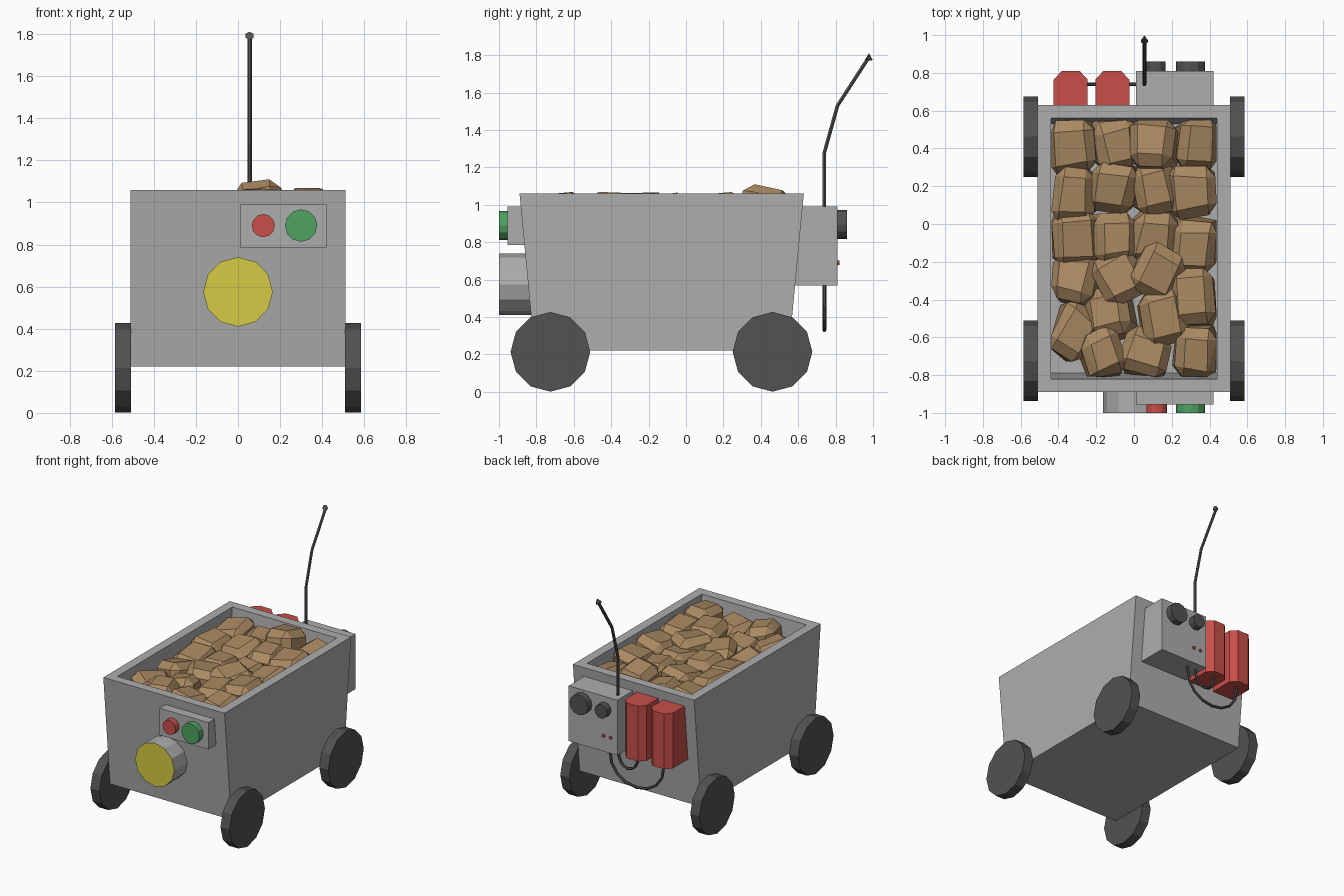
import bpy, bmesh, math, random
from mathutils import Matrix, Vector

if "Cube" in bpy.data.objects:
    bpy.data.objects.remove(bpy.data.objects["Cube"])
random.seed(4)


def material(name, rgb):
    m = bpy.data.materials.new(name)
    m.diffuse_color = (*rgb, 1)
    m.use_nodes = True
    m.node_tree.nodes["Principled BSDF"].inputs["Base Color"].default_value = m.diffuse_color
    return m


GREY = material("grey metal", (0.42, 0.42, 0.42))
DARK = material("dark rubber", (0.085, 0.085, 0.085))
RED = material("red", (0.58, 0.078, 0.068))
GREEN = material("green", (0.08, 0.36, 0.12))
YELLOW = material("yellow lens", (0.66, 0.60, 0.06))
STONE = material("brown stone", (0.40, 0.25, 0.12))


def finish(name, bm, *mats):
    bmesh.ops.recalc_face_normals(bm, faces=bm.faces)
    me = bpy.data.meshes.new(name)
    bm.to_mesh(me)
    bm.free()
    for m in mats:
        me.materials.append(m)
    ob = bpy.data.objects.new(name, me)
    bpy.context.collection.objects.link(ob)
    return ob


def box(name, x, y, z, mat):
    bm = bmesh.new()
    bmesh.ops.create_cube(bm, size=1)
    for v in bm.verts:
        v.co = [(a + b) / 2 + c * (b - a) for c, (a, b) in zip(v.co, (x, y, z))]
    return finish(name, bm, mat)


def cylinder(name, centre, r, depth, axis, *mats, sides=12, r2=None):
    """Cylinder or cone along an axis; a second material goes on the -y cap."""
    bm = bmesh.new()
    rot = Vector(axis).to_track_quat('Z', 'Y').to_matrix().to_4x4()
    bmesh.ops.create_cone(bm, cap_ends=True, segments=sides, radius1=r,
                          radius2=r if r2 is None else r2, depth=depth,
                          matrix=Matrix.Translation(centre) @ rot)
    bm.normal_update()
    if len(mats) > 1:
        for f in bm.faces:
            f.material_index = int(f.normal.y < -0.9)
    return finish(name, bm, *mats)


def tube(name, points, r, mat):
    cu = bpy.data.curves.new(name, 'CURVE')
    cu.dimensions = '3D'
    cu.bevel_depth, cu.bevel_resolution, cu.use_fill_caps = r, 1, True
    sp = cu.splines.new('POLY')
    sp.points.add(len(points) - 1)
    for p, co in zip(sp.points, points):
        p.co = (*co, 1)
    cu.materials.append(mat)
    ob = bpy.data.objects.new(name, cu)
    bpy.context.collection.objects.link(ob)
    bpy.context.view_layer.objects.active = ob
    ob.select_set(True)
    bpy.ops.object.convert(target='MESH')
    for f in ob.data.polygons:
        f.use_smooth = False
    ob.select_set(False)


# cart body: open tub with sloping ends, as four stacked rectangles
bm = bmesh.new()
rings = []
for hx, y0, y1, z in ((0.51, -0.81, 0.55, 0.22), (0.51, -0.89, 0.63, 1.06),
                      (0.44, -0.82, 0.56, 1.06), (0.44, -0.79, 0.53, 0.72)):
    rings.append([bm.verts.new(p) for p in
                  ((-hx, y0, z), (hx, y0, z), (hx, y1, z), (-hx, y1, z))])
for a, b in zip(rings, rings[1:]):
    for i in range(4):
        j = (i + 1) % 4
        bm.faces.new((a[i], a[j], b[j], b[i]))
bm.faces.new(rings[0])
bm.faces.new(rings[-1])
finish("cart_body", bm, GREY)

# wheels
for side, sx in (("left", -1), ("right", 1)):
    for end, y in (("front", -0.725), ("back", 0.4625)):
        cylinder(f"{end}_{side}_wheel", (sx * 0.547, y, 0.214), 0.213, 0.076, (1, 0, 0), DARK)

# headlight, front panel and buttons
cylinder("headlight", (0, -0.9, 0.575), 0.165, 0.2, (0, 1, 0), GREY, YELLOW)
box("front_panel", (0.01, 0.42), (-0.955, -0.84), (0.785, 0.99), GREY)
cylinder("red_button", (0.12, -0.97, 0.89), 0.055, 0.06, (0, 1, 0), RED)
cylinder("green_button", (0.30, -0.97, 0.89), 0.077, 0.06, (0, 1, 0), GREEN)

# rear control box with knobs and indicator lamps
box("control_box", (0.01, 0.42), (0.57, 0.81), (0.57, 0.99), GREY)
cylinder("large_knob", (0.30, 0.83, 0.895), 0.077, 0.06, (0, 1, 0), DARK)
cylinder("small_knob", (0.115, 0.83, 0.895), 0.053, 0.06, (0, 1, 0), DARK)
for i, x in enumerate((0.065, 0.125)):
    cylinder(f"lamp_{i}", (x, 0.812, 0.69), 0.012, 0.016, (0, 1, 0), RED, sides=8)

# red canisters with chamfered outer corners
for i, x in enumerate((-0.115, -0.335)):
    bm = bmesh.new()
    prof = ((-.09, .57), (.09, .57), (.09, .765), (.047, .81), (-.047, .81), (-.09, .765))
    f = bm.faces.new([bm.verts.new((x + px, py, 0.57)) for px, py in prof])
    ext = bmesh.ops.extrude_face_region(bm, geom=[f], use_keep_orig=True)
    bmesh.ops.translate(bm, vec=(0, 0, 0.42),
                        verts=[g for g in ext["geom"] if isinstance(g, bmesh.types.BMVert)])
    finish(f"canister_{i}", bm, RED)

# hoses looping from the box down and up into the canisters
for i, (xa, xb, drop) in enumerate(((0.05, -0.115, 0.12), (0.125, -0.335, 0.245))):
    pts = []
    for k in range(9):
        t = math.pi * k / 8
        pts.append(((xa + xb) / 2 + (xa - xb) / 2 * math.cos(t), 0.74,
                    0.575 - drop * math.sin(t) ** 0.8 if 0 < k < 8 else 0.58))
    tube(f"hose_{i}", pts, 0.01, DARK)

# bent antenna with a small tip
tube("antenna", [(0.055, 0.74, 0.97), (0.055, 0.74, 1.28),
                 (0.055, 0.81, 1.53), (0.055, 0.975, 1.785)], 0.011, DARK)
cylinder("antenna_tip", (0.055, 0.981, 1.783), 0.022, 0.034, (0, 0.8, -0.5), DARK, sides=6, r2=0.003)

# load of stones: x, y, turn in degrees
stones = ((-.32, .42, 4), (-.32, .16, -5), (-.32, -.08, 5), (-.31, -.29, -6), (-.32, -.57, -32),
          (-.11, .43, 8), (-.10, .18, -8), (-.11, -.08, 5), (-.08, -.28, 28),
          (-.13, -.48, 12), (-.17, -.69, 20),
          (.10, .42, -3), (.11, .18, 14), (.10, -.06, -8), (.12, -.26, -30),
          (.14, -.49, 12), (.06, -.69, -18),
          (.33, .43, -5), (.32, .18, 6), (.32, -.11, -7), (.32, -.39, 5), (.33, -.67, -4))
for i, (x, y, turn) in enumerate(stones):
    bm = bmesh.new()
    bmesh.ops.create_cube(bm, size=1)
    for v in bm.verts:
        v.co += Vector([random.uniform(-0.09, 0.09) for _ in range(3)])
    bmesh.ops.bevel(bm, geom=bm.edges[:], offset=0.2, segments=1, affect='EDGES')
    tilt = Matrix.Rotation(random.uniform(-.18, .18), 4, 'X') @ Matrix.Rotation(random.uniform(-.18, .18), 4, 'Y')
    bmesh.ops.transform(bm, verts=bm.verts, matrix=Matrix.Rotation(math.radians(turn), 4, 'Z')
                        @ tilt @ Matrix.Diagonal((0.235, 0.275, 0.25, 1)))
    hull = bmesh.ops.convex_hull(bm, input=bm.verts[:])
    junk = [g for g in hull["geom_interior"] if isinstance(g, bmesh.types.BMVert)]
    bmesh.ops.delete(bm, geom=junk, context='VERTS')
    bmesh.ops.dissolve_limit(bm, angle_limit=0.12, verts=bm.verts[:], edges=bm.edges[:])
    top = 1.11 if (x, y) == (.10, .42) else random.uniform(1.025, 1.07)
    lift = top - max(v.co.z for v in bm.verts)
    for v in bm.verts:
        v.co = (min(.438, max(-.438, v.co.x + x)), min(.55, max(-.81, v.co.y + y)), v.co.z + lift)
    finish(f"stone_{i}", bm, STONE)
